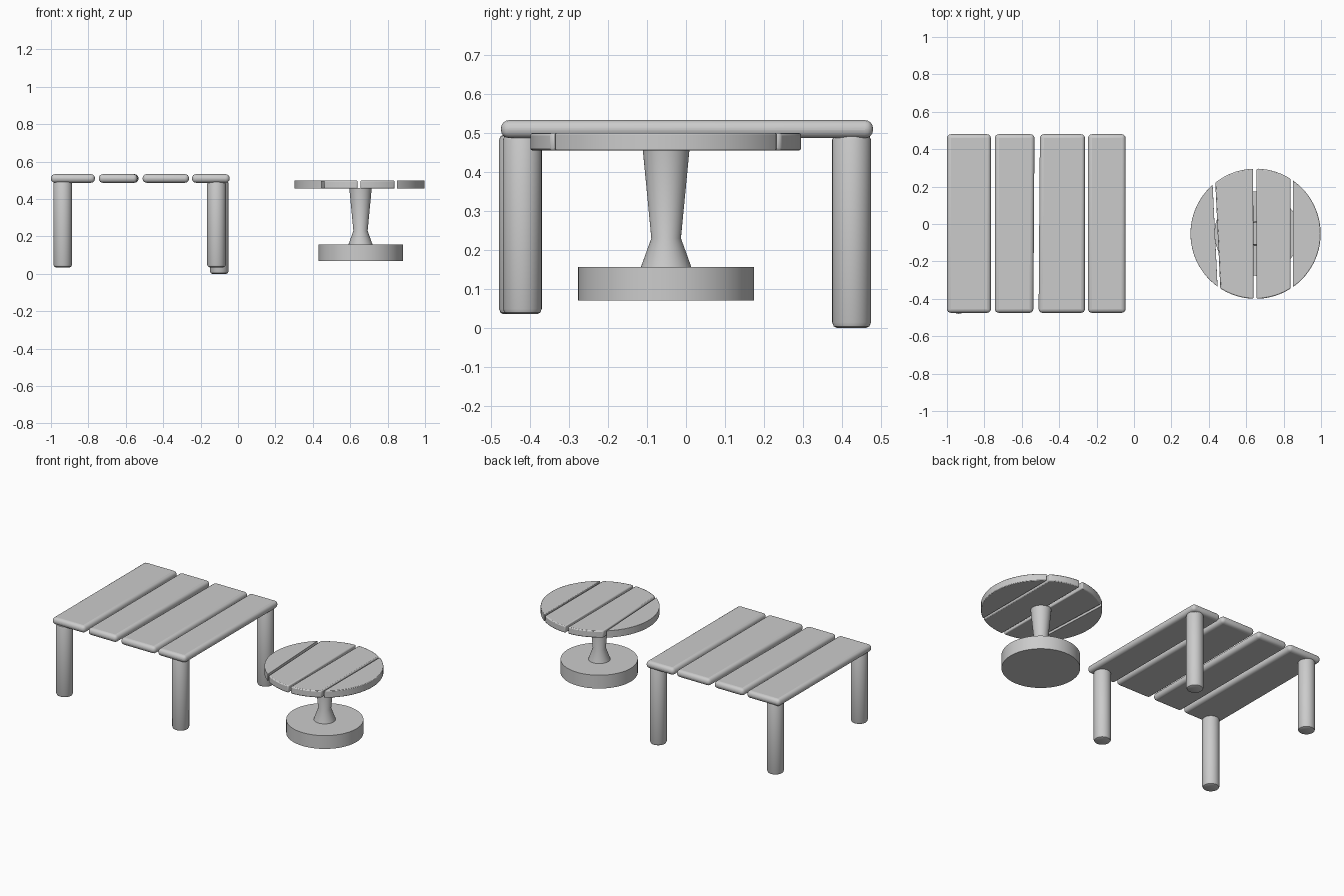
import bpy, bmesh, math
from mathutils import Vector

if "Cube" in bpy.data.objects:
    bpy.data.objects.remove(bpy.data.objects["Cube"])


def finish(bm, name, bevel=0, segments=3, angle=35):
    """Turn a bmesh into a smooth-shaded object with an optional bevel."""
    bmesh.ops.recalc_face_normals(bm, faces=bm.faces)
    mesh = bpy.data.meshes.new(name)
    bm.to_mesh(mesh)
    bm.free()
    ob = bpy.data.objects.new(name, mesh)
    bpy.context.collection.objects.link(ob)
    if bevel:
        mod = ob.modifiers.new("rounding", 'BEVEL')
        mod.width = bevel
        mod.segments = segments
        mod.limit_method = 'ANGLE'
        mod.angle_limit = math.radians(40)
    bpy.ops.object.select_all(action='DESELECT')
    ob.select_set(True)
    bpy.context.view_layer.objects.active = ob
    bpy.ops.object.shade_smooth_by_angle(angle=math.radians(angle))
    return ob


def thicken(bm, height):
    """Extrude every flat face upward into a slab."""
    res = bmesh.ops.extrude_face_region(bm, geom=list(bm.faces))
    verts = [v for v in res["geom"] if isinstance(v, bmesh.types.BMVert)]
    bmesh.ops.translate(bm, verts=verts, vec=(0, 0, height))


def lathe(name, profile, centre, sides=48):
    """Spin a radius/height profile round a vertical axis."""
    bm = bmesh.new()
    rings = []
    for r, z in profile:
        rings.append([bm.verts.new((centre[0] + r * math.cos(2 * math.pi * i / sides),
                                    centre[1] + r * math.sin(2 * math.pi * i / sides), z))
                      for i in range(sides)])
    for a, b in zip(rings, rings[1:]):
        for i in range(sides):
            j = (i + 1) % sides
            bm.faces.new((a[i], a[j], b[j], b[i]))
    bm.faces.new(rings[0])
    bm.faces.new(rings[-1])
    return finish(bm, name)


# Square table: four rounded planks (left/right x at the front, then at the back)
planks = [(-1.0, -0.765, -1.0, -0.765), (-0.744, -0.538, -0.744, -0.532),
          (-0.51, -0.262, -0.503, -0.262), (-0.246, -0.045, -0.246, -0.045)]
for n, (fl, fr, bl, br) in enumerate(planks, 1):
    bm = bmesh.new()
    corners = [(fl, -0.475), (fr, -0.475), (br, 0.48), (bl, 0.48)]
    bm.faces.new([bm.verts.new((x, y, 0.487)) for x, y in corners])
    thicken(bm, 0.046)
    finish(bm, f"square_table_plank_{n}", 0.021, 4)

# Square table legs with rounded feet; one leg is slightly longer
legs = {"front_left": (-0.937, -0.43, 0.035), "front_right": (-0.115, -0.42, 0.035),
        "back_left": (-0.937, 0.425, 0.035), "back_right": (-0.1, 0.425, 0.0)}
for name, (x, y, z) in legs.items():
    lathe(f"{name}_leg", [(0.038, z), (0.046, z + 0.004), (0.05, z + 0.014),
                          (0.05, 0.482), (0.046, 0.492), (0.038, 0.496)], (x, y), 32)

# Round table top: strips of a disc cut by pairs of lines (x at y=0.3, x at y=-0.4)
C, R = Vector((0.65, -0.052, 0.455)), 0.348
cuts = [(None, (0.416, 0.45)), ((0.431, 0.464), (0.637, 0.639)),
        ((0.656, 0.655), (0.837, 0.837)), ((0.849, 0.849), None)]
for n, (left, right) in enumerate(cuts, 1):
    bm = bmesh.new()
    bmesh.ops.create_circle(bm, cap_ends=True, segments=80, radius=R)
    bmesh.ops.translate(bm, verts=bm.verts, vec=C)
    for edge, side in ((left, -1), (right, 1)):
        if edge:
            normal = Vector((0.7, edge[1] - edge[0], 0)) * side
            bmesh.ops.bisect_plane(bm, geom=bm.verts[:] + bm.edges[:] + bm.faces[:],
                                   plane_co=(edge[0], 0.3, C.z), plane_no=normal,
                                   clear_outer=True)
    thicken(bm, 0.045)
    finish(bm, f"round_table_plank_{n}", 0.006, 2)

# Round table pedestal: flared stem standing on a thick disc
lathe("round_table_stem", [(0.065, 0.15), (0.064, 0.158), (0.038, 0.23), (0.06, 0.458)],
      (0.655, -0.051))
lathe("round_table_base", [(0.226, 0.07), (0.226, 0.156)], (0.656, -0.051), 64)
